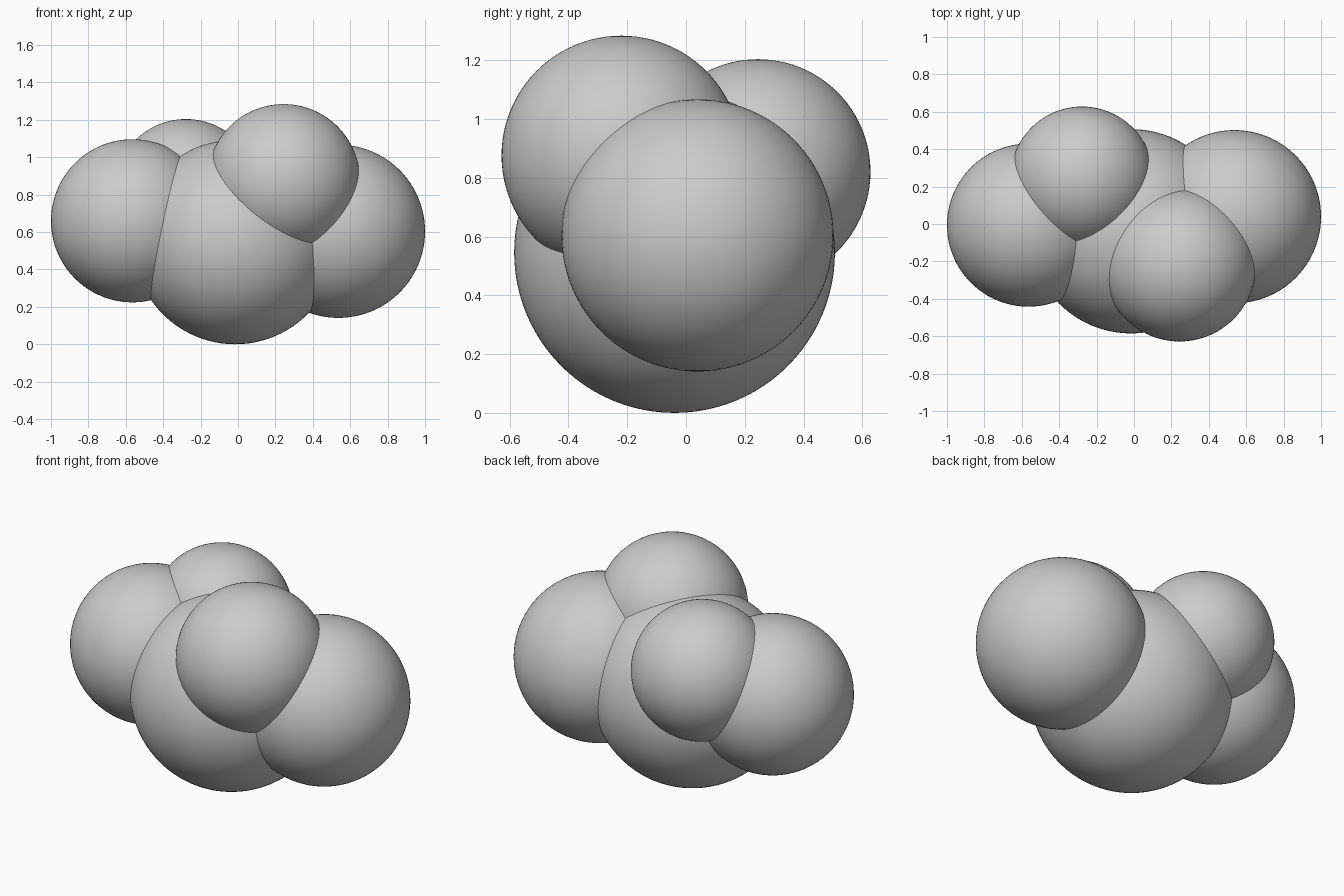
import bpy

if "Cube" in bpy.data.objects:
    bpy.data.objects.remove(bpy.data.objects["Cube"])

# Cloud-like cluster of overlapping smooth balls: name, centre, radius
PUFFS = [
    ("centre_puff", (-0.015, -0.039, 0.546), 0.546),
    ("right_puff", (0.537, 0.039, 0.604), 0.463),
    ("left_puff", (-0.564, -0.006, 0.660), 0.436),
    ("front_top_puff", (0.244, -0.220, 0.876), 0.408),
    ("back_top_puff", (-0.278, 0.245, 0.821), 0.383),
]


def add_puff(name, centre, radius):
    bpy.ops.mesh.primitive_uv_sphere_add(
        segments=96, ring_count=48, radius=radius, location=centre)
    puff = bpy.context.object
    puff.name = name
    bpy.ops.object.shade_smooth()
    return puff


for name, centre, radius in PUFFS:
    add_puff(name, centre, radius)
